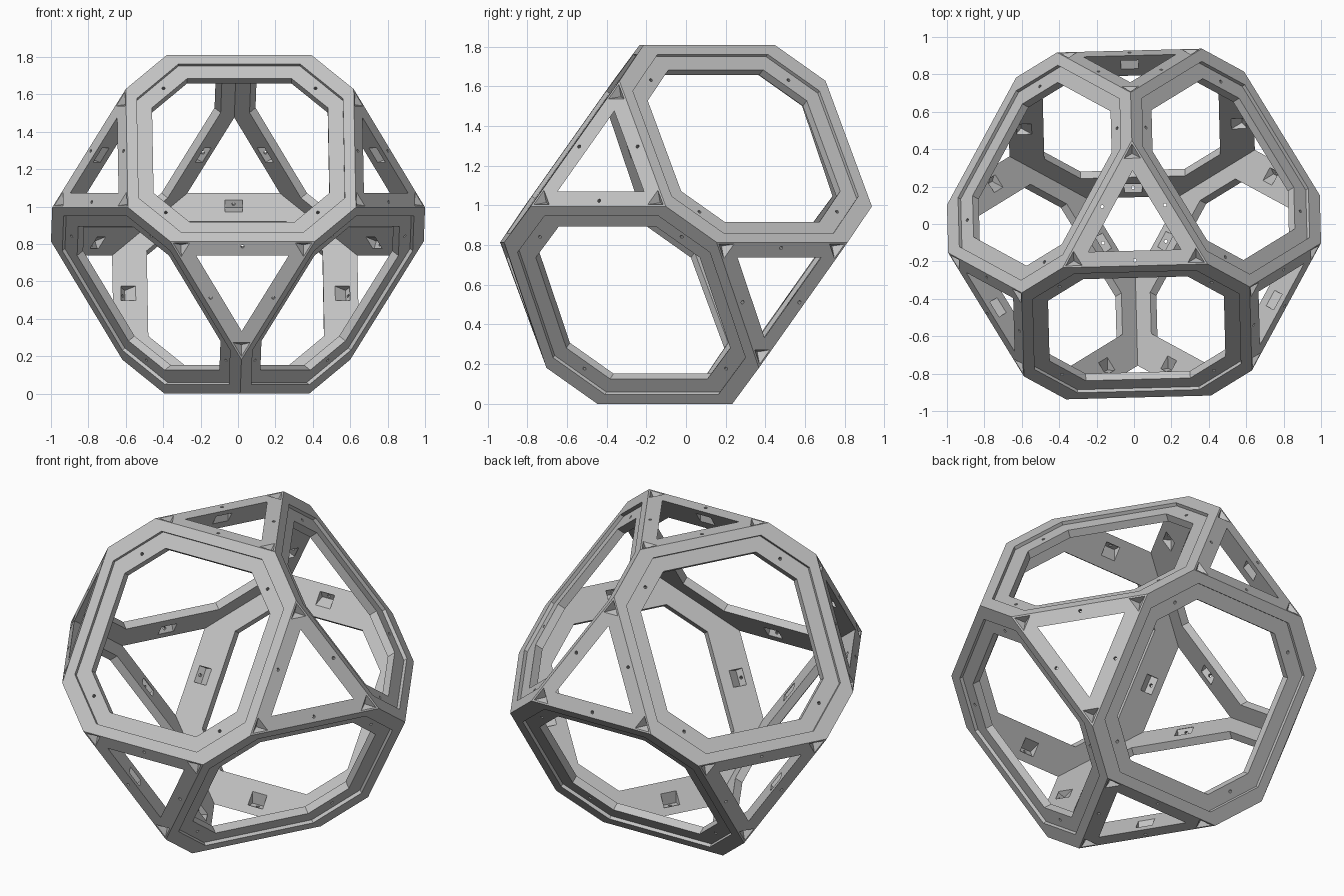
import bpy, bmesh, math
from itertools import product
from mathutils import Matrix, Vector

if "Cube" in bpy.data.objects:
    bpy.data.objects.remove(bpy.data.objects["Cube"])

H, C = 0.705, 0.157      # half cube size, half length of the remaining cube edges
WALL = 0.066             # shell thickness
STEP = 0.02              # depth of the recess round each opening


def octagon(h, c):
    pts = [(a * h, b * c) for a, b in product((-1, 1), repeat=2)]
    pts += [(y, x) for x, y in pts]
    return sorted(pts, key=lambda p: math.atan2(p[1], p[0]))


def circle(x, y, r, n):
    return [(x + r * math.cos(math.tau * i / n - math.pi / 2),
             y + r * math.sin(math.tau * i / n - math.pi / 2)) for i in range(n)]


def frame(origin, y_dir, z_dir):
    """Placement matrix with the given y and z directions."""
    m = Matrix((y_dir.cross(z_dir), y_dir, z_dir)).transposed().to_4x4()
    m.translation = origin
    return m


def prism(bm, pts, place, z0, z1):
    low = [bm.verts.new(place @ Vector((x, y, z0))) for x, y in pts]
    top = [bm.verts.new(place @ Vector((x, y, z1))) for x, y in pts]
    bm.faces.new(low[::-1])
    bm.faces.new(top)
    for i in range(len(pts)):
        j = (i + 1) % len(pts)
        bm.faces.new((low[i], low[j], top[j], top[i]))


def make_object(name, bm):
    bmesh.ops.recalc_face_normals(bm, faces=bm.faces)
    mesh = bpy.data.meshes.new(name)
    bm.to_mesh(mesh)
    bm.free()
    ob = bpy.data.objects.new(name, mesh)
    bpy.context.scene.collection.objects.link(ob)
    return ob


def face_places():
    """Placement on each of the six octagonal sides."""
    for k, s in product(range(3), (-1, 1)):
        z = Vector((0, 0, 0))
        z[k] = s
        y = Vector((0, 0, 0))
        y[(k + 1) % 3] = 1
        yield frame(z * H, y, z)


def triangle_parts():
    """For each cut corner: edge-middle placements and corner placements."""
    for signs in product((-1, 1), repeat=3):
        n = Vector(signs).normalized()
        pts = []
        for k in range(3):
            p = Vector(signs) * H
            p[k] = signs[k] * C
            pts.append(p)
        centre = sum(pts, Vector()) / 3
        for k in range(3):
            mid = (pts[k - 1] + pts[k - 2]) / 2
            inward = (pts[k] - mid).normalized()
            yield frame(mid, inward, n), frame(pts[k], (centre - pts[k]).normalized(), n)


# Solid truncated cube
bm = bmesh.new()
for k, a, b, c in product(range(3), (-1, 1), (-1, 1), (-1, 1)):
    p = Vector((a, b, c)) * H
    p[k] = (a, b, c)[k] * C
    bm.verts.new(p)
bmesh.ops.convex_hull(bm, input=bm.verts)
bmesh.ops.dissolve_limit(bm, angle_limit=0.01, verts=bm.verts, edges=bm.edges)
body = make_object("polyhedron_frame", bm)

cutters = []

# Hollow inside, which also opens the triangular corners
bm = bmesh.new()
bmesh.ops.create_cube(bm, size=2 * (H - WALL))
cutters.append(make_object("cavity_cutter", bm))

# Octagonal openings
bm = bmesh.new()
for place in face_places():
    prism(bm, octagon(0.53, 0.135), place, -0.13, 0.1)
cutters.append(make_object("opening_cutter", bm))

# Recessed ledges round the openings
bm = bmesh.new()
for place in face_places():
    prism(bm, octagon(0.62, 0.16), place, -STEP, 0.1)
cutters.append(make_object("ledge_cutter", bm))

# Pockets on the inside of the long bars
bm = bmesh.new()
pocket = [(-0.047, 0.01), (0.047, 0.01), (0.047, 0.055), (-0.047, 0.055)]
for edge, corner in triangle_parts():
    prism(bm, pocket, edge, -0.13, -0.03)
cutters.append(make_object("pocket_cutter", bm))

# Screw holes and three-sided corner pits
bm = bmesh.new()
for place in face_places():
    for x, y in ((1, 0), (-1, 0), (0, 1), (0, -1)):
        prism(bm, circle(x * 0.575, y * 0.575, 0.009, 10), place, -0.05, 0.03)
for edge, corner in triangle_parts():
    prism(bm, circle(0, 0.03, 0.009, 10), edge, -0.05, 0.03)
    tip = corner @ Matrix.Translation((0, 0.07, -0.018))
    bmesh.ops.create_cone(bm, segments=3, radius1=0, radius2=0.06, depth=0.05,
                          cap_ends=True, matrix=tip @ Matrix.Rotation(math.pi, 4, "Z"))
bmesh.ops.remove_doubles(bm, verts=bm.verts, dist=0.0001)
cutters.append(make_object("detail_cutter", bm))

# Apply every cut
bpy.context.view_layer.objects.active = body
for cutter in cutters:
    cutter.hide_render = True
    mod = body.modifiers.new(cutter.name, "BOOLEAN")
    mod.operation = "DIFFERENCE"
    mod.solver = "EXACT"
    mod.object = cutter
    bpy.ops.object.modifier_apply(modifier=mod.name)
for cutter in cutters:
    bpy.data.objects.remove(cutter)

# Stand the frame on one triangular corner, turned very slightly
stand = Matrix((Vector((1, -1, 0)).normalized(),
                Vector((1, 1, -2)).normalized(),
                Vector((1, 1, 1)).normalized())).to_4x4()
height = (2 * H + C) / math.sqrt(3)
body.data.transform(Matrix.Translation((0, 0, height))
                    @ Matrix.Rotation(math.radians(1.5), 4, "Z") @ stand)

# Single grey colour
grey = bpy.data.materials.new("light_grey")
grey.use_nodes = True
colour = (0.55, 0.55, 0.55, 1)
grey.diffuse_color = colour
grey.node_tree.nodes["Principled BSDF"].inputs["Base Color"].default_value = colour
body.data.materials.clear()
body.data.materials.append(grey)
